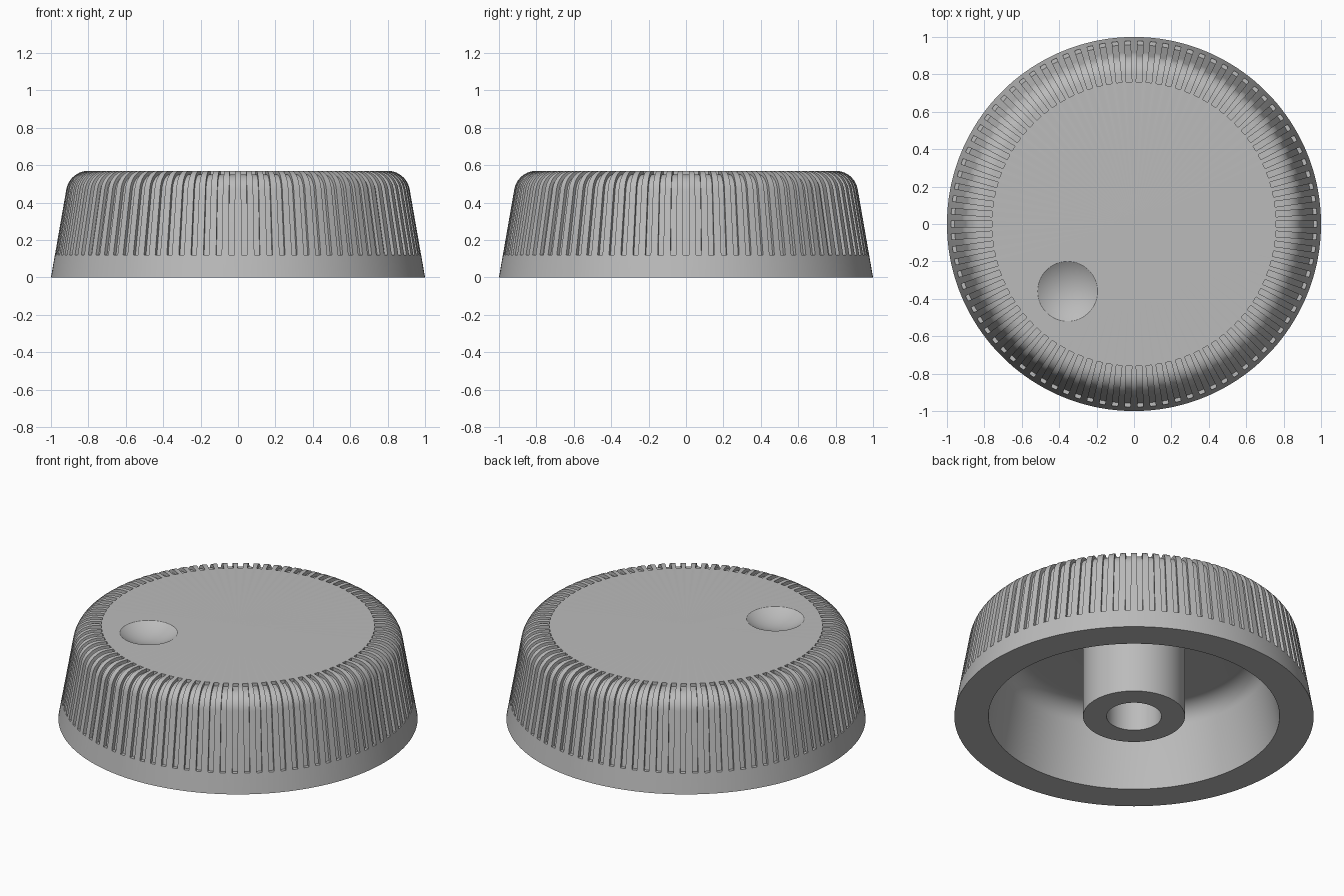
import bpy, bmesh
from math import sin, cos, tan, pi, radians
from mathutils import Matrix, Vector

cube = bpy.data.objects.get("Cube")
if cube:
    bpy.data.objects.remove(cube, do_unlink=True)

GREY = (0.5, 0.5, 0.5, 1)
grey = bpy.data.materials.new("grey plastic")
grey.use_nodes = True
grey.diffuse_color = GREY
grey.node_tree.nodes["Principled BSDF"].inputs["Base Color"].default_value = GREY

HEIGHT, DRAFT, ROUND = 0.57, radians(10), 0.12
GROOVES, WIDTH, DEPTH = 90, 0.03, 0.02


def arc(cx, cz, r, start, end, steps):
    """Points (radius, height) on an arc, angles in radians."""
    angles = [start + (end - start) * i / steps for i in range(steps + 1)]
    return [(cx + r * cos(a), cz + r * sin(a)) for a in angles]


def add_object(name, bm):
    bmesh.ops.recalc_face_normals(bm, faces=bm.faces)
    mesh = bpy.data.meshes.new(name)
    bm.to_mesh(mesh)
    bm.free()
    mesh.materials.append(grey)
    obj = bpy.data.objects.new(name, mesh)
    bpy.context.collection.objects.link(obj)
    return obj


def cut(target, cutter):
    """Subtract the cutter from the target, then discard it."""
    cutter.hide_render = True
    mod = target.modifiers.new("cut", 'BOOLEAN')
    mod.operation, mod.solver, mod.object = 'DIFFERENCE', 'EXACT', cutter
    bpy.context.view_layer.objects.active = target
    bpy.ops.object.modifier_apply(modifier=mod.name)
    bpy.data.objects.remove(cutter, do_unlink=True)


# Knob body: outer shell, hollow underside and bored shaft post in one revolved profile
centre_r = 0.80
inner_r = 0.81 - 0.34 * tan(DRAFT)
profile = [(0, HEIGHT)]
profile += arc(centre_r, HEIGHT - ROUND, ROUND, pi / 2, DRAFT, 10)
profile += [(1, 0), (0.81, 0)]
profile += arc(inner_r - 0.12, 0.33, 0.12, DRAFT, pi / 2, 8)
profile += [(0.284, 0.45), (0.284, 0), (0.153, 0), (0.153, 0.42), (0, 0.42)]

bm = bmesh.new()
verts = [bm.verts.new((r, 0, z)) for r, z in profile]
edges = [bm.edges.new(pair) for pair in zip(verts, verts[1:])]
bmesh.ops.spin(bm, geom=verts + edges, cent=(0, 0, 0), axis=(0, 0, 1),
               angle=2 * pi, steps=180)
bmesh.ops.remove_doubles(bm, verts=bm.verts, dist=1e-5)
knob = add_object("knob_body", bm)


# Grip grooves: strips that follow the side and the rounded shoulder
def strip_path(offset):
    rise = 0.12
    foot = (1 - rise * tan(DRAFT) + offset / cos(DRAFT), rise)
    shoulder = arc(centre_r, HEIGHT - ROUND, ROUND + offset, DRAFT, pi / 2, 10)
    return [foot] + shoulder + [(0.76, HEIGHT + offset)]


bm = bmesh.new()
inner, outer = strip_path(-DEPTH), strip_path(0.04)
for n in range(GROOVES):
    turn = Matrix.Rotation(2 * pi * n / GROOVES, 3, 'Z')
    rings = []
    for (ri, zi), (ro, zo) in zip(inner, outer):
        corners = [(ri, -1, zi), (ri, 1, zi), (ro, 1, zo), (ro, -1, zo)]
        rings.append([bm.verts.new(turn @ Vector((r, s * WIDTH / 2, z)))
                      for r, s, z in corners])
    for a, b in zip(rings, rings[1:]):
        for i in range(4):
            j = (i + 1) % 4
            bm.faces.new((a[i], a[j], b[j], b[i]))
    bm.faces.new(rings[0])
    bm.faces.new(rings[-1])
cut(knob, add_object("groove_cutter", bm))

# Finger dimple in the top
dimple_r, dimple_depth = 0.16, 0.05
ball_r = (dimple_r ** 2 + dimple_depth ** 2) / (2 * dimple_depth)
bm = bmesh.new()
bmesh.ops.create_uvsphere(
    bm, u_segments=64, v_segments=48, radius=ball_r,
    matrix=Matrix.Translation((-0.355, -0.36, HEIGHT - dimple_depth + ball_r)))
cut(knob, add_object("dimple_cutter", bm))

# Smooth the rounded faces, keep the edges crisp
bpy.ops.object.select_all(action='DESELECT')
knob.select_set(True)
bpy.context.view_layer.objects.active = knob
bpy.ops.object.shade_smooth_by_angle(angle=radians(25))
